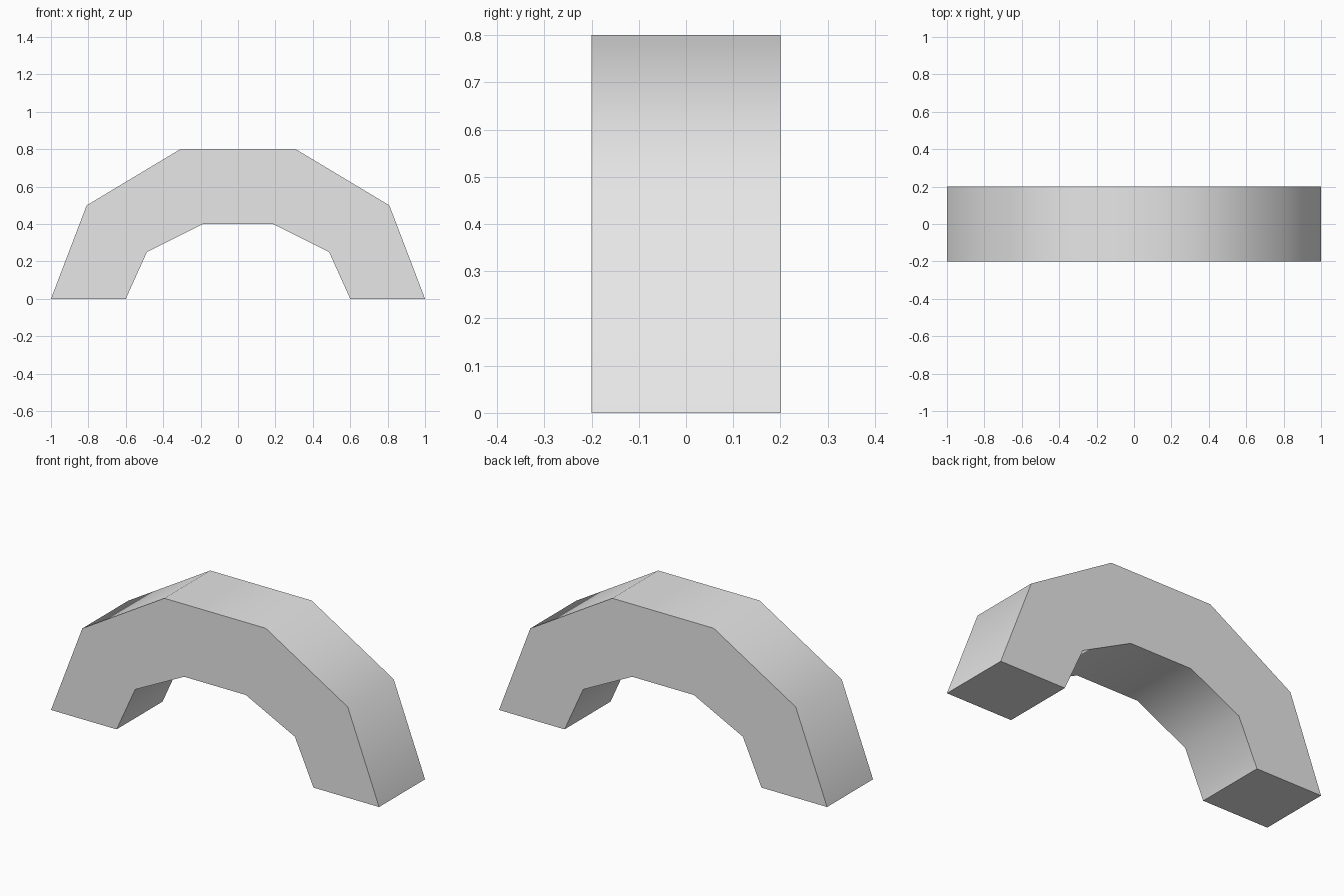
import bpy
import bmesh
from math import radians

cube = bpy.data.objects.get("Cube")
if cube:
    bpy.data.objects.remove(cube, do_unlink=True)

# Plain grey material
grey = bpy.data.materials.new("light grey")
grey.use_nodes = True
colour = (0.8, 0.8, 0.8, 1)
grey.diffuse_color = colour
grey.node_tree.nodes["Principled BSDF"].inputs["Base Color"].default_value = colour

# Half outlines of the arch, from foot to crown
OUTER = [(1.0, 0.0), (0.809, 0.5), (0.309, 0.8)]
INNER = [(0.6, 0.0), (0.487, 0.25), (0.188, 0.4)]
DEPTH = 0.4


def mirrored(half):
    """Complete a half outline across x = 0."""
    return half + [(-x, z) for x, z in reversed(half)]


# Arch: one closed profile extruded from front to back
bm = bmesh.new()
outline = mirrored(OUTER) + mirrored(INNER)[::-1]
front = bm.faces.new([bm.verts.new((x, -DEPTH / 2, z)) for x, z in outline])
back = bmesh.ops.extrude_face_region(bm, geom=[front], use_keep_orig=True)
moved = [v for v in back["geom"] if isinstance(v, bmesh.types.BMVert)]
bmesh.ops.translate(bm, verts=moved, vec=(0, DEPTH, 0))
bmesh.ops.recalc_face_normals(bm, faces=bm.faces)

mesh = bpy.data.meshes.new("arch")
bm.to_mesh(mesh)
bm.free()
mesh.materials.append(grey)
arch = bpy.data.objects.new("arch", mesh)
bpy.context.collection.objects.link(arch)

# Smooth along the curve, sharp at the sides and feet
bpy.ops.object.select_all(action="DESELECT")
arch.select_set(True)
bpy.context.view_layer.objects.active = arch
bpy.ops.object.shade_smooth_by_angle(angle=radians(50))
